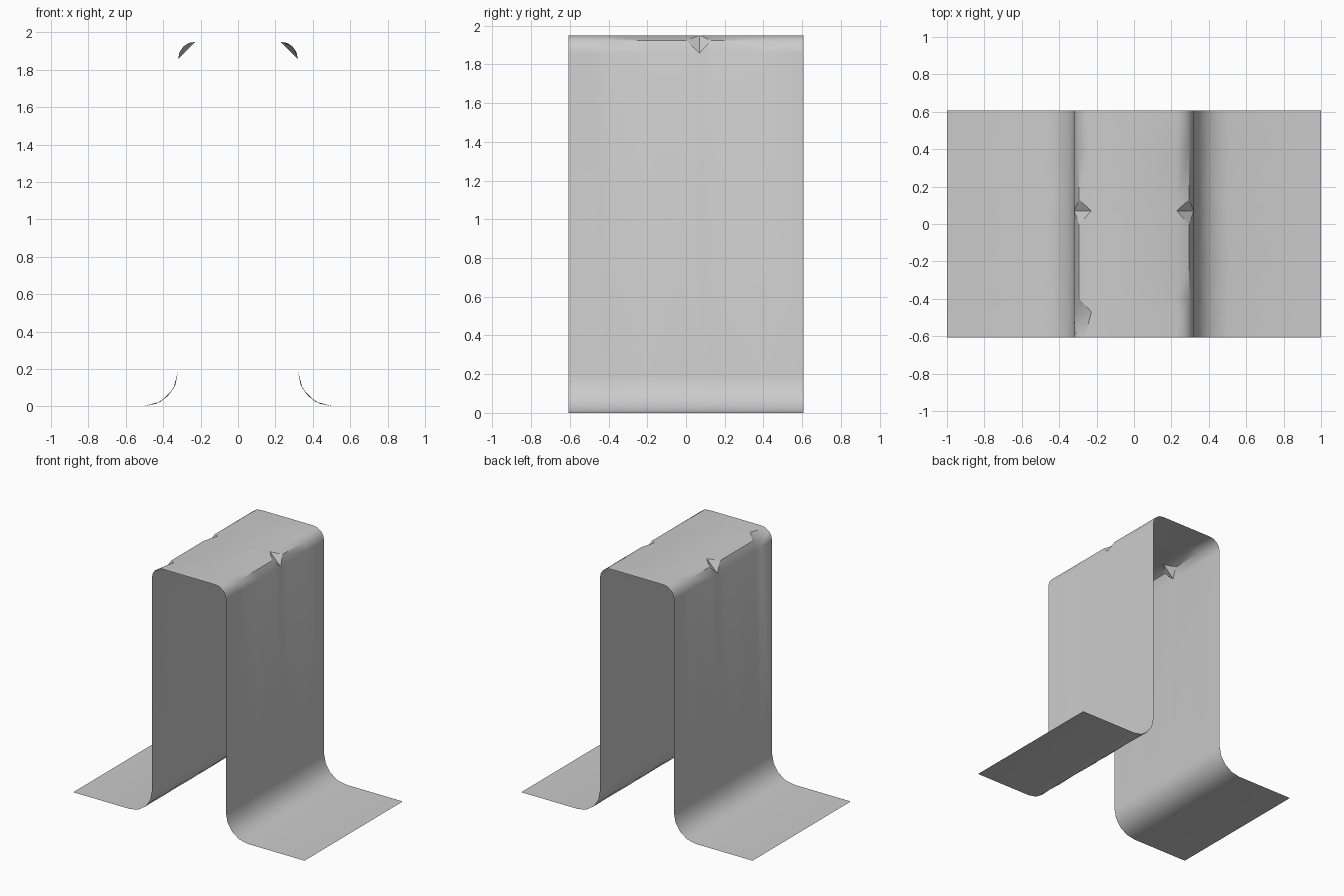
import bpy, bmesh
from math import sin, cos, pi

cube = bpy.data.objects.get("Cube")
if cube:
    bpy.data.objects.remove(cube, do_unlink=True)

WALL, HEIGHT, HALF = 0.32, 1.95, 0.606
FOOT_R, TOP_R = 0.19, 0.092

# Stations along the channel: y, foot bend segments, left and right top bend
# segments (1 makes a dent, 2 a sharp crease, 4 a rounded bend)
STATIONS = [(-HALF, 4, 4, 4), (-0.47, 3, 1, 4), (-0.4, 4, 2, 2), (-0.2, 3, 2, 2),
            (0.0, 4, 2, 2), (0.07, 3, 1, 1), (0.13, 4, 2, 2), (0.4, 3, 2, 2),
            (HALF, 4, 4, 4)]


def half_profile(foot, top):
    """Points (key, x, z) from the flange edge up to the roof, for x > 0."""
    pts = [(0, 1.0, 0.0)]
    for i in range(foot + 1):
        a = pi / 2 * i / foot
        pts.append((1 + i / foot, WALL + FOOT_R * (1 - sin(a)), FOOT_R * (1 - cos(a))))
    for i in range(top + 1):
        a = pi / 2 * i / top
        pts.append((3 + i / top, WALL - TOP_R * (1 - cos(a)), HEIGHT - TOP_R * (1 - sin(a))))
    return pts


def section(bm, y, foot, left, right):
    """Whole hat profile at one station, as keyed vertices from -x to +x."""
    row = [(k, bm.verts.new((-x, y, z))) for k, x, z in half_profile(foot, left)]
    row += [(9 - k, bm.verts.new((x, y, z))) for k, x, z in reversed(half_profile(foot, right))]
    return row


def bridge(bm, a, b):
    """Join two profiles with triangles, or quads where their points match."""
    i = j = 0
    while i < len(a) - 1 or j < len(b) - 1:
        ka = a[i + 1][0] if i < len(a) - 1 else 99
        kb = b[j + 1][0] if j < len(b) - 1 else 99
        va, vb = a[i][1], b[j][1]
        if abs(ka - kb) < 1e-5:
            na, nb = a[i + 1][1], b[j + 1][1]
            if abs(a[i][0] - b[j][0]) < 1e-5:
                bm.faces.new((va, na, nb, vb))
            elif a[i][0] > b[j][0]:
                bm.faces.new((va, nb, vb))
                bm.faces.new((va, na, nb))
            else:
                bm.faces.new((va, na, vb))
                bm.faces.new((vb, na, nb))
            i, j = i + 1, j + 1
        elif ka < kb:
            bm.faces.new((va, a[i + 1][1], vb))
            i += 1
        else:
            bm.faces.new((va, b[j + 1][1], vb))
            j += 1


# Bent sheet channel with two flanges
bm = bmesh.new()
rows = [section(bm, *s) for s in STATIONS]
for a, b in zip(rows, rows[1:]):
    bridge(bm, a, b)
mesh = bpy.data.meshes.new("hat_channel")
bm.to_mesh(mesh)
bm.free()
channel = bpy.data.objects.new("hat_channel", mesh)
bpy.context.collection.objects.link(channel)

# Plain grey metal
grey = bpy.data.materials.new("light_grey")
grey.use_nodes = True
colour = (0.6, 0.6, 0.6, 1)
grey.diffuse_color = colour
grey.node_tree.nodes["Principled BSDF"].inputs["Base Color"].default_value = colour
mesh.materials.append(grey)

# Smooth bends, sharp creases
bpy.ops.object.select_all(action='DESELECT')
channel.select_set(True)
bpy.context.view_layer.objects.active = channel
bpy.ops.object.shade_smooth_by_angle(angle=pi / 6)
